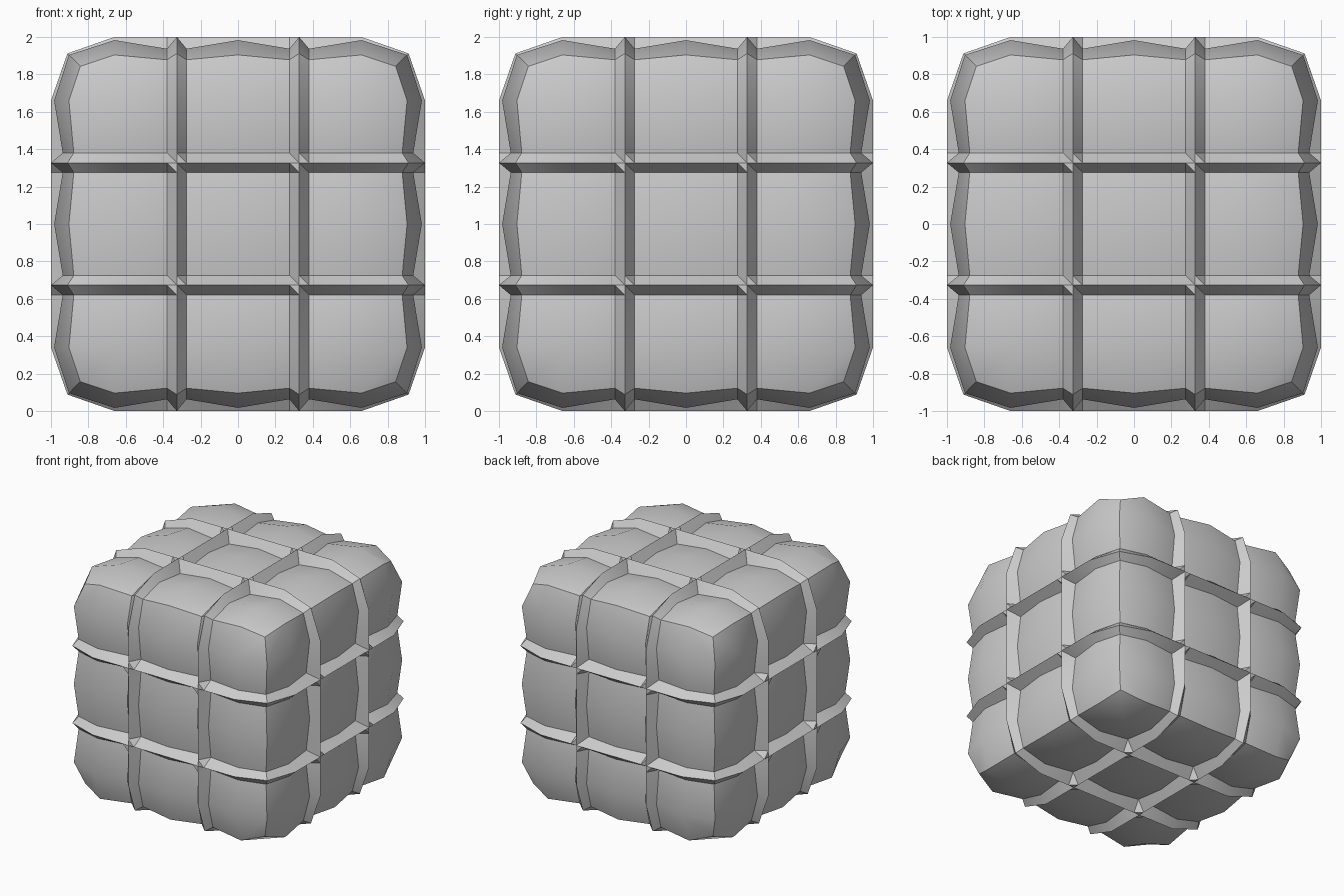
import bpy, bmesh, math
from itertools import product

old = bpy.data.objects.get("Cube")
if old:
    bpy.data.objects.remove(old, do_unlink=True)

grey = bpy.data.materials.new("plain_grey")
grey.use_nodes = True
colour = (0.6, 0.6, 0.6, 1)
grey.diffuse_color = colour
grey.node_tree.nodes["Principled BSDF"].inputs["Base Color"].default_value = colour

# Grid stations from the middle of a side outwards:
# panel middle, valley, ridge, valley, outer panel crown, edge of the cube
STATION = [0, 0.275, 0.327, 0.38, 0.66, 1]
VALLEY, RIDGE, EDGE = (1, 3), 2, 5
EDGE_HEIGHT = [0.904, 0.878, 0.912, 0.878, 0.904]
CORNER = 0.843


def side_height(i, j):
    """Height of a side's surface at grid station (i, j)."""
    if RIDGE in (i, j):
        return 1.0
    valleys = (i in VALLEY) + (j in VALLEY)
    return (0.983, 0.937, 0.905)[valleys]


def place(key):
    """Position of a grid point given by three signed station numbers."""
    inner = [abs(k) for k in key if abs(k) != EDGE]
    if not inner:
        h = CORNER
    elif len(inner) == 1:
        h = EDGE_HEIGHT[inner[0]]
    else:
        h = side_height(*inner)
    return [math.copysign(h if abs(k) == EDGE else STATION[abs(k)], k) for k in key]


def build(name, want_ridges):
    bm = bmesh.new()
    points = {}

    def vert(key):
        if key not in points:
            x, y, z = place(key)
            points[key] = bm.verts.new((x, y, z + 1))
        return points[key]

    for axis, sign in product(range(3), (-1, 1)):
        for a, b in product(range(-EDGE, EDGE), repeat=2):
            on_u = RIDGE in (abs(a), abs(a + 1))
            on_v = RIDGE in (abs(b), abs(b + 1))
            if (on_u or on_v) != want_ridges:
                continue
            quad = []
            for u, v in ((a, b), (a + 1, b), (a + 1, b + 1), (a, b + 1)):
                key = [u, v]
                key.insert(axis, sign * EDGE)
                quad.append(vert(tuple(key)))
            # Crossings of two ridges are folded along one diagonal
            if on_u and on_v:
                tris = (quad[0], quad[1], quad[3]), (quad[1], quad[2], quad[3])
            else:
                tris = (quad,)
            for t in tris:
                f = bm.faces.new(t)
                f.normal_update()
                if f.normal[axis] * sign < 0:
                    f.normal_flip()
    mesh = bpy.data.meshes.new(name)
    bm.to_mesh(mesh)
    bm.free()
    mesh.materials.append(grey)
    obj = bpy.data.objects.new(name, mesh)
    bpy.context.collection.objects.link(obj)
    bpy.ops.object.select_all(action='DESELECT')
    obj.select_set(True)
    bpy.context.view_layer.objects.active = obj
    bpy.ops.object.shade_smooth_by_angle(angle=math.radians(30))
    return obj


# Puffy panels of the cube, and the raised bands that divide them
build("cushion_panels", False)
build("ridge_bands", True)
